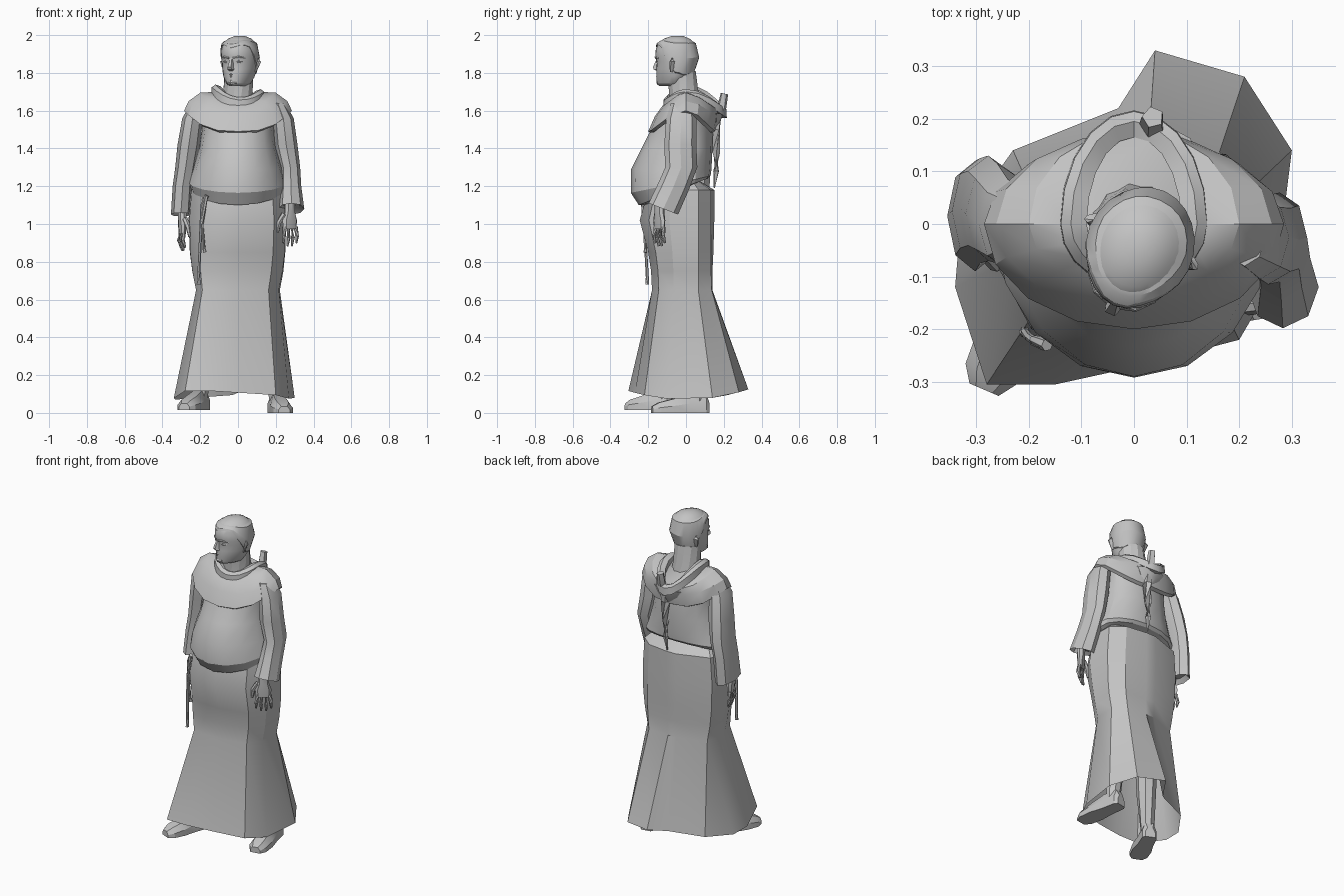
import bpy, bmesh, math
from math import sin, cos, pi, radians
from mathutils import Vector, Matrix

if "Cube" in bpy.data.objects:
    bpy.data.objects.remove(bpy.data.objects["Cube"])

GREY = (0.55, 0.55, 0.55, 1)
mat = bpy.data.materials.new("plain grey")
mat.use_nodes = True
mat.diffuse_color = GREY
mat.node_tree.nodes["Principled BSDF"].inputs["Base Color"].default_value = GREY
parts = []


def loft(name, rings, caps=(True, True), loop=False, matrix=None):
    """Skin a list of equal point rings."""
    bm = bmesh.new()
    rows = [[bm.verts.new(p) for p in r] for r in rings]
    n = len(rows[0])
    for a, b in zip(rows, rows[1:] + ([rows[0]] if loop else [])):
        for i in range(n):
            j = (i + 1) % n
            bm.faces.new((a[i], a[j], b[j], b[i]))
    if caps[0] and not loop:
        bm.faces.new(rows[0])
    if caps[1] and not loop:
        bm.faces.new(rows[-1])
    if matrix:
        bm.transform(matrix)
    bmesh.ops.recalc_face_normals(bm, faces=bm.faces)
    me = bpy.data.meshes.new(name)
    bm.to_mesh(me)
    bm.free()
    me.materials.append(mat)
    ob = bpy.data.objects.new(name, me)
    bpy.context.collection.objects.link(ob)
    parts.append(ob)


def ring(z, rx, yf, yb, n=16, side=0, front=0, back=0, cx=0, cy=0):
    """Egg shaped ring with its own front and back depth and height shifts."""
    pts = []
    for i in range(n):
        c, s = cos(2 * pi * i / n), sin(2 * pi * i / n)
        dz = side * abs(c) ** 3 + front * max(0, -s) + back * max(0, s)
        pts.append((cx + rx * c, cy + (yb * s if s > 0 else -yf * s), z + dz))
    return pts


def tube(name, path, n=6, flat=1, matrix=None):
    """Tube through (x, y, z, radius) points."""
    rings = []
    for i, p in enumerate(path):
        a, b = path[max(i - 1, 0)], path[min(i + 1, len(path) - 1)]
        q = (Vector(b[:3]) - Vector(a[:3])).to_track_quat('Z', 'Y')
        rings.append([Vector(p[:3]) + q @ Vector((cos(t) * p[3], sin(t) * p[3] * flat, 0))
                      for t in (2 * pi * k / n for k in range(n))])
    loft(name, rings, matrix=matrix)


# Skirt: height, half width, front and back depth, squareness of the two pulled corners
hem = [(.3, .14), (.21, .28), (.04, .33), (-.03, .22), (-.23, .14), (-.33, 0), (-.34, -.12),
       (-.28, -.305), (-.15, -.305), (.01, -.27), (.2, -.22), (.27, -.1)]
levels = [(1.23, .2, .15, .07, 2.6), (1.18, .25, .2, .15, 2.8), (1.02, .262, .245, .15, 2.8),
          (.85, .255, .2, .145, 3.5), (.75, .242, .185, .14, 4.5), (.65, .222, .18, .14, 6)]
angles = [math.atan2(y, x) for x, y in hem]
skirt = []
for z, rx, yf, yb, square in levels:
    row = []
    for a in angles:
        p = square if cos(a) * sin(a) > 0 else 2.6
        r = (abs(cos(a)) ** p + abs(sin(a)) ** p) ** (-1 / p)
        row.append((rx * r * cos(a), r * sin(a) * (yb if sin(a) > 0 else yf), z))
    skirt.append(row)
skirt.append([(x, y, .07 + .5 * y * y) for x, y in hem])
loft("skirt", skirt, (True, False))

# Torso with hanging belly
loft("torso", [ring(1.19, .22, -.22, .07, front=-.09, back=.04),
               ring(1.2, .255, -.25, .115, front=-.1, back=.04),
               ring(1.225, .265, -.292, .13, front=-.06, back=.03),
               ring(1.29, .24, -.29, .135),
               ring(1.4, .205, -.235, .14),
               ring(1.5, .19, -.185, .14),
               ring(1.6, .2, -.14, .13, back=-.03),
               ring(1.64, .12, -.09, .1, back=-.05)])

# Shoulder cape
loft("shoulder_cape", [ring(1.48, .26, -.185, .14, side=.1),
                       ring(1.49, .285, -.2, .16, side=.11),
                       ring(1.57, .262, -.165, .175, side=.08),
                       ring(1.625, .2, -.125, .18, side=.07, back=-.025),
                       ring(1.645, .12, -.095, .185, side=.055, back=-.045)], (False, True))

# Hood collar, a rolled band around the neck
collar = []
for i in range(20):
    t = 2 * pi * i / 20
    c, s = cos(t), sin(t)
    depth = .2 if s > 0 else .105
    z = 1.712 - (.105 * s * s if s > 0 else .055 * s * s) - .012 * c
    collar.append([(c * (.125 + d), s * (depth + d), z + h)
                   for d, h in ((.016, -.045), (.014, 0), (-.005, .014), (-.035, .004), (-.035, -.045))])
loft("hood_collar", collar, loop=True)

# Hood pouch and hanging tail
loft("hood_pouch", [ring(1.49, .03, -.03, .03, 10, cx=.02, cy=.13),
                    ring(1.54, .085, -.05, .06, 10, cx=.015, cy=.125),
                    ring(1.585, .12, -.09, .09, 10, cx=.01, cy=.11)])
tube("hood_tail_top", [(.035, .165, 1.56, .02), (.035, .19, 1.62, .025), (.036, .203, 1.69, .021)], 5)
tube("hood_tail", [(.035, .17, 1.6, .022), (.032, .155, 1.5, .028), (.03, .16, 1.38, .022),
                   (.028, .16, 1.28, .016), (.025, .15, 1.19, .003)], 5)

# Sleeves: x, y, z, half width, half depth, front lift
sleeves = {
    "left_sleeve": [(.21, -.02, 1.64, .04, .06, 0), (.24, -.025, 1.56, .055, .08, 0),
                    (.255, -.03, 1.42, .06, .085, 0), (.277, -.025, 1.3, .052, .085, 0),
                    (.28, -.065, 1.2, .055, .08, .02), (.283, -.12, 1.08, .068, .078, .03),
                    (.283, -.12, 1.1, .045, .06, .03)],
    "right_sleeve": [(-.21, 0, 1.64, .04, .06, 0), (-.24, 0, 1.56, .055, .085, 0),
                     (-.26, .02, 1.42, .06, .095, 0), (-.277, .03, 1.3, .055, .1, 0),
                     (-.293, .025, 1.2, .053, .1, 0), (-.302, .015, 1.05, .053, .105, .01),
                     (-.302, .01, 1.08, .035, .08, .01)]}
for name, secs in sleeves.items():
    loft(name, [ring(z, rx, -ry, ry, 8, front=lift, back=-lift, cx=x, cy=y)
                for x, y, z, rx, ry, lift in secs])

# Hands: flattened palm, four fingers and a thumb
for name, base, turn, sx in (("left", (.275, -.14, 1.11), -55, 1), ("right", (-.295, -.025, 1.085), 15, -1)):
    m = Matrix.Translation(base) @ Matrix.Rotation(radians(turn), 4, 'Z') @ Matrix.Scale(1.14, 4)
    loft(name + "_palm", [ring(0, .022, -.027, .027, 8), ring(-.045, .02, -.028, .028, 8),
                          ring(-.08, .018, -.042, .04, 8), ring(-.12, .014, -.038, .036, 8)], matrix=m)
    for k in range(4):
        y = -.031 + .021 * k
        drop = .075 + .014 * (k in (1, 2))
        tube(name + "_finger", [(0, y, -.11, .0105), (sx * .006, y * 1.15, -.11 - drop * .55, .0095),
                                (-sx * .004, y * 1.2, -.11 - drop, .005)], 6, matrix=m)
    tube(name + "_thumb", [(-sx * .005, -.03, -.05, .013), (-sx * .015, -.052, -.09, .012),
                           (-sx * .02, -.056, -.135, .006)], 6, matrix=m)

# Shoes and shins
shoe = [(0, .03, .06), (.06, .042, .1), (.35, .045, .1), (.62, .056, .075), (.88, .052, .055), (1, .03, .035)]
for name, heel, toe, z in (("left", (.195, .12), (.245, -.18), 0), ("right", (-.18, -.07), (-.285, -.315), .015)):
    a, b = Vector((*heel, z)), Vector((*toe, z))
    side = (b - a).normalized().cross(Vector((0, 0, 1)))
    loft(name + "_shoe", [[a.lerp(b, t) + side * (w * k) + Vector((0, 0, h * f))
                           for k, f in ((-1, 0), (-1, .5), (-.55, 1), (.55, 1), (1, .5), (1, 0))]
                          for t, w, h in shoe])
    ank = a.lerp(b, .2)
    tube(name + "_leg", [(ank.x, ank.y, z + .06, .04), (ank.x * .9, ank.y * .9, .3, .055),
                         (ank.x * .7, ank.y * .5, .62, .07)], 8)

# Rope belt ends
tube("long_rope", [(-.165, -.23, 1.15, .012), (-.19, -.22, 1.1, .009), (-.2, -.215, .9, .008),
                   (-.208, -.205, .72, .008), (-.208, -.205, .68, .011)], 6)
tube("short_rope", [(-.17, -.23, 1.14, .011), (-.19, -.225, 1.0, .008), (-.18, -.215, .87, .008),
                    (-.175, -.215, .85, .011)], 6)

# Neck
tube("neck", [(0, -.005, 1.6, .092), (0, -.012, 1.7, .08), (.005, -.025, 1.8, .078)], 12)

# Head, turned a little to its right
turn = Matrix.Translation((.01, -.045, 0)) @ Matrix.Rotation(radians(-24), 4, 'Z')
skull = [(1.73, .04, .105, .01), (1.745, .062, .116, .03), (1.78, .08, .118, .07),
         (1.82, .088, .116, .095), (1.86, .093, .112, .108), (1.885, .095, .121, .11),
         (1.92, .095, .12, .108), (1.955, .086, .106, .096), (1.98, .062, .077, .068),
         (1.996, .025, .03, .03)]


def head_point(z, t, off=0):
    """Point on the skull at a height and angle, pushed outward."""
    for lo, hi in zip(skull, skull[1:]):
        if z <= hi[0]:
            f = (z - lo[0]) / (hi[0] - lo[0])
            rx, yf, yb = (lo[k] + f * (hi[k] - lo[k]) for k in (1, 2, 3))
            break
    s = sin(t)
    return ((rx + off) * cos(t), s * ((yb if s > 0 else yf) + off), z)


steps = [2 * pi * i / 24 for i in range(24)]
loft("head", [[head_point(row[0], t) for t in steps] for row in skull], matrix=turn)

# Hair ring around a bald crown, cut high over the forehead and temples
hair = []
for f, off in ((0, -.003), (.04, .006), (.5, .008), (.92, .006), (1, -.003)):
    row = []
    for t in steps:
        low = 1.79 + .15 * min(1, max(0, .2 - sin(t)) / .65) + .008 * sin(5 * t)
        row.append(head_point(low + f * (1.972 - low), t, off))
    hair.append(row)
loft("hair_ring", hair, (False, False), matrix=turn)

# Face: nose, mouth, chin, and mirrored brows, eyes and ears
loft("nose", [[(-w, -.1, z), (-w * .6, y, z), (w * .6, y, z), (w, -.1, z)]
              for z, w, y in ((1.81, .014, -.116), (1.818, .021, -.132), (1.83, .016, -.138), (1.875, .01, -.118))],
     matrix=turn)
for name, z, y in (("upper_lip", 1.792, -.116), ("lower_lip", 1.781, -.114)):
    tube(name, [(-.034, y + .015, z, .003), (0, y, z, .007), (.034, y + .015, z, .003)], 6, matrix=turn)
tube("chin", [(-.028, -.098, 1.752, .01), (0, -.107, 1.75, .016), (.028, -.098, 1.752, .01)], 8, matrix=turn)
for sx, label in ((1, "left"), (-1, "right")):
    tube(label + "_brow", [(sx * .012, -.117, 1.878, .006), (sx * .04, -.108, 1.884, .007),
                           (sx * .068, -.08, 1.878, .004)], 6, matrix=turn)
    tube(label + "_eye", [(sx * .02, -.105, 1.859, .004), (sx * .037, -.098, 1.86, .01),
                          (sx * .056, -.085, 1.859, .004)], 8, matrix=turn)
    tube(label + "_ear", [(sx * .088, .005, 1.805, .008), (sx * .095, .01, 1.83, .014),
                          (sx * .1, .016, 1.86, .02), (sx * .097, .014, 1.877, .008)], 8, .5, matrix=turn)

# Smooth shading with sharp folds
for ob in bpy.context.selected_objects:
    ob.select_set(False)
for ob in parts:
    ob.select_set(True)
bpy.context.view_layer.objects.active = parts[0]
bpy.ops.object.shade_smooth_by_angle(angle=radians(28))
